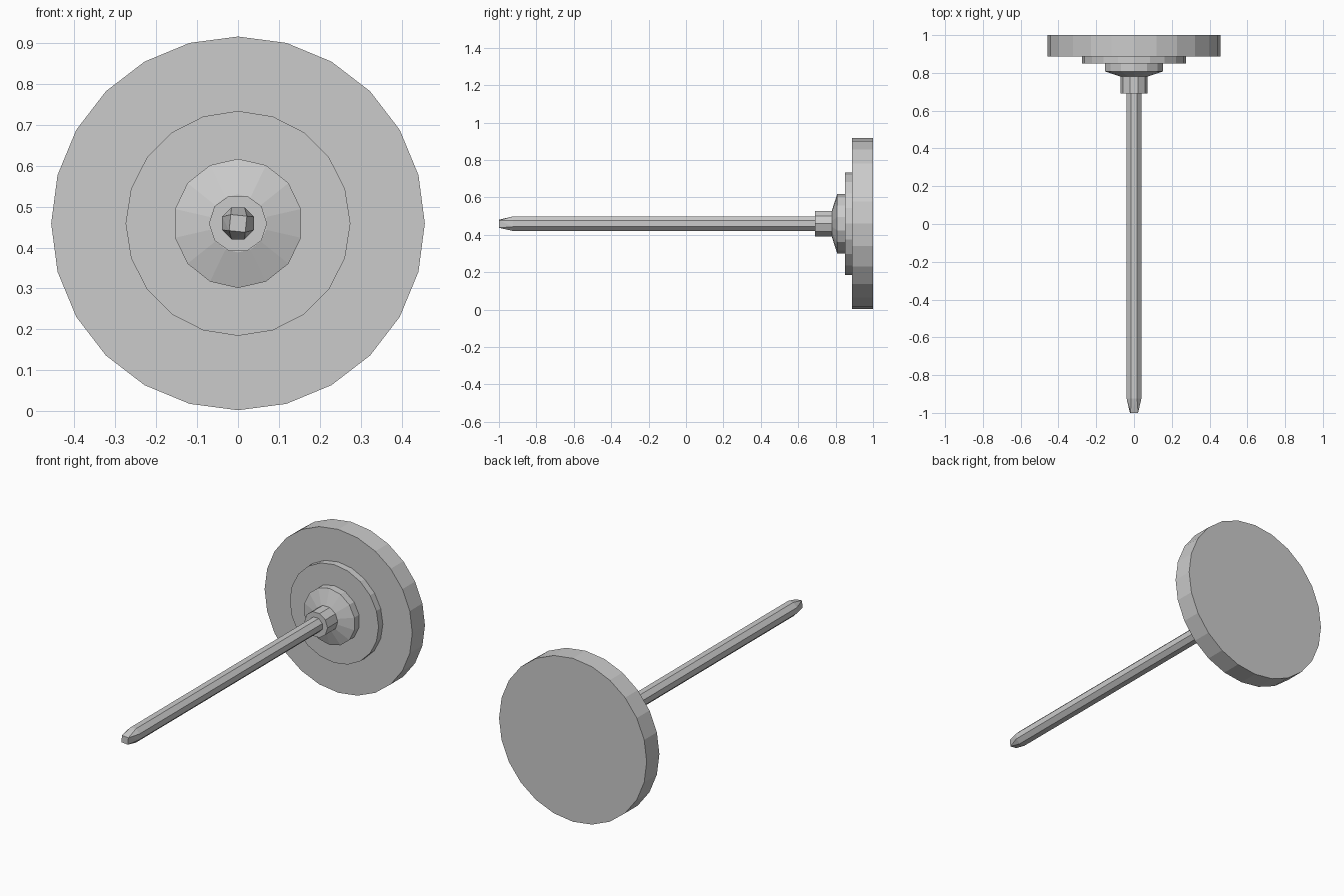
import bpy, bmesh
from math import sin, cos, pi

if "Cube" in bpy.data.objects:
    bpy.data.objects.remove(bpy.data.objects["Cube"])

CZ = 0.459  # height of the shared axis, which runs along y


def ring(bm, y, r, n, turn=0.0):
    return [bm.verts.new((r * sin(2 * pi * i / n + turn), y,
                          CZ + r * cos(2 * pi * i / n + turn))) for i in range(n)]


def finish(bm, name):
    bmesh.ops.recalc_face_normals(bm, faces=bm.faces)
    me = bpy.data.meshes.new(name)
    bm.to_mesh(me)
    bm.free()
    ob = bpy.data.objects.new(name, me)
    bpy.context.collection.objects.link(ob)
    return ob


def turned(name, profile, n, turn=0.0):
    """Closed faceted solid from (y, radius) pairs around the axis."""
    bm = bmesh.new()
    rings = [ring(bm, y, r, n, turn) for y, r in profile]
    for a, b in zip(rings, rings[1:]):
        for i in range(n):
            j = (i + 1) % n
            bm.faces.new((a[i], a[j], b[j], b[i]))
    bm.faces.new(rings[0])
    bm.faces.new(rings[-1])
    return finish(bm, name)


# stepped head
turned("head_disc", [(0.888, 0.457), (1.0, 0.457)], 24)
turned("step_disc", [(0.85, 0.275), (0.89, 0.275)], 20)
turned("dome_collar", [(0.78, 0.071), (0.808, 0.158), (0.852, 0.158)], 14)
turned("neck", [(0.69, 0.071), (0.785, 0.071)], 10, pi / 10)

# shaft with octagonal body narrowing to a small square tip
bm = bmesh.new()
ring(bm, 0.70, 0.042, 8, pi / 8)
ring(bm, -0.925, 0.042, 8, pi / 8)
ring(bm, -1.0, 0.028, 4, pi / 4 + 0.1)
bmesh.ops.convex_hull(bm, input=bm.verts[:])
finish(bm, "shaft")
